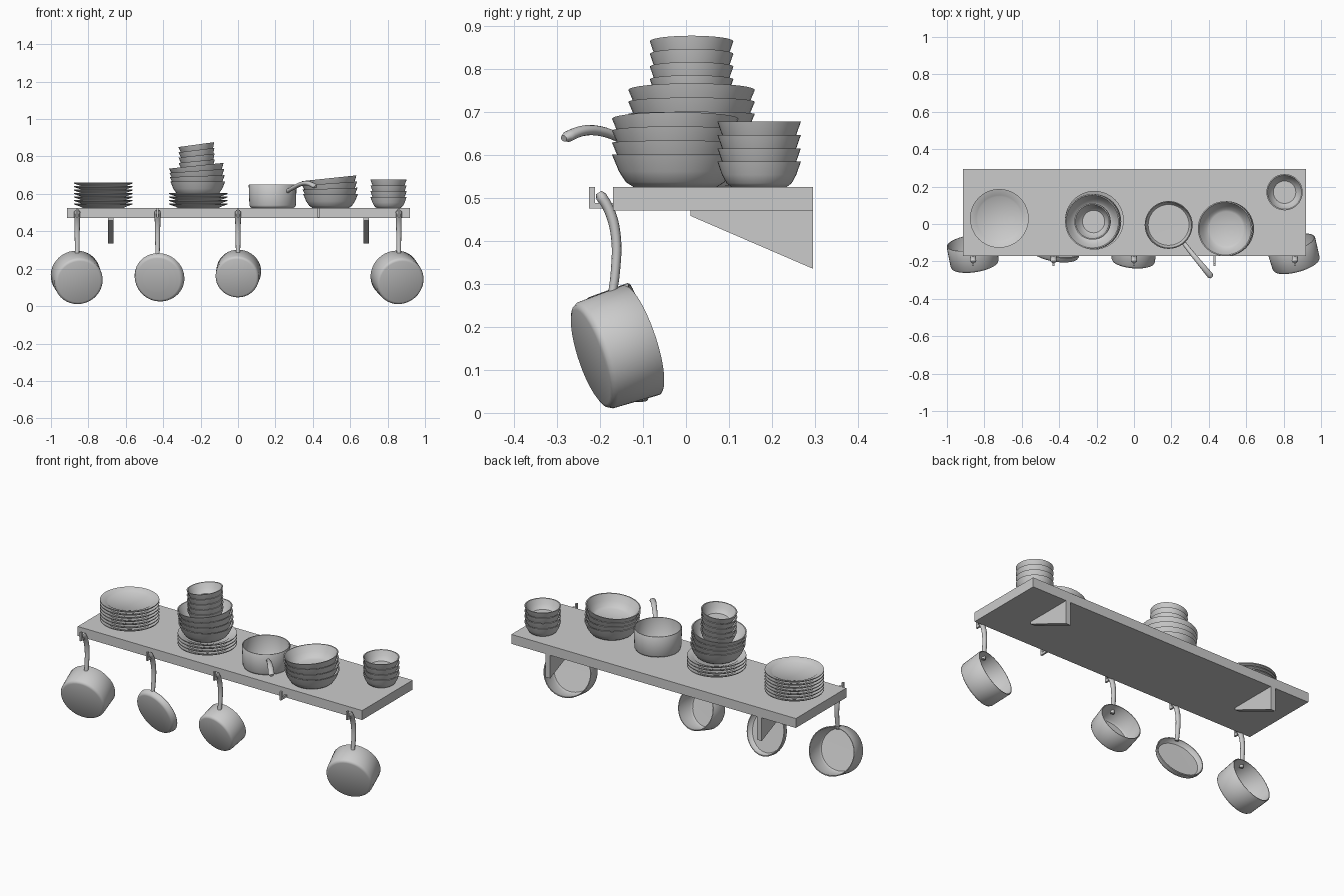
import bpy, bmesh, math
from mathutils import Matrix, Vector

if "Cube" in bpy.data.objects:
    bpy.data.objects.remove(bpy.data.objects["Cube"])

grey = bpy.data.materials.new("plain_grey")
grey.use_nodes = True
grey.diffuse_color = (0.6, 0.6, 0.6, 1)
grey.node_tree.nodes["Principled BSDF"].inputs["Base Color"].default_value = (0.6, 0.6, 0.6, 1)


def finish(name, bm, smooth=True):
    bmesh.ops.recalc_face_normals(bm, faces=bm.faces)
    mesh = bpy.data.meshes.new(name)
    bm.to_mesh(mesh)
    bm.free()
    mesh.materials.append(grey)
    obj = bpy.data.objects.new(name, mesh)
    bpy.context.collection.objects.link(obj)
    if smooth:
        bpy.ops.object.select_all(action='DESELECT')
        obj.select_set(True)
        bpy.context.view_layer.objects.active = obj
        bpy.ops.object.shade_smooth_by_angle(angle=math.radians(40))
    return obj


def lathe(name, profile, matrix, steps=40):
    """Spin an (r, z) profile around the local z axis."""
    bm = bmesh.new()
    verts = [bm.verts.new((r, 0, z)) for r, z in profile]
    edges = [bm.edges.new(pair) for pair in zip(verts, verts[1:])]
    bmesh.ops.spin(bm, geom=verts + edges, cent=(0, 0, 0), axis=(0, 0, 1),
                   angle=math.tau, steps=steps)
    bmesh.ops.remove_doubles(bm, verts=bm.verts, dist=0.0002)
    bm.transform(matrix)
    return finish(name, bm)


def box(name, low, high):
    low, high = Vector(low), Vector(high)
    bm = bmesh.new()
    bmesh.ops.create_cube(bm, size=1)
    bmesh.ops.transform(bm, verts=bm.verts,
                        matrix=Matrix.Translation((low + high) / 2) @ Matrix.Diagonal((high - low).to_4d()))
    return finish(name, bm, False)


def handle(name, points, side):
    """Sweep a flattened oval, widening to its tip, along a smooth path."""
    curve = bpy.data.curves.new(name, 'CURVE')
    curve.dimensions = '3D'
    spline = curve.splines.new('BEZIER')
    spline.bezier_points.add(len(points) - 1)
    for p, co in zip(spline.bezier_points, points):
        p.co = co
        p.handle_left_type = p.handle_right_type = 'AUTO'
    spline.resolution_u = 5
    temp = bpy.data.objects.new(name, curve)
    bpy.context.collection.objects.link(temp)
    mesh = temp.to_mesh()
    path = [v.co.copy() for v in mesh.vertices]
    temp.to_mesh_clear()
    bpy.data.objects.remove(temp)

    bm = bmesh.new()
    rings, n = [], len(path)
    for i, co in enumerate(path):
        along = (path[min(i + 1, n - 1)] - path[max(i - 1, 0)]).normalized()
        normal = along.cross(side).normalized()
        t = i / (n - 1)
        wide = (0.011 + 0.006 * t) * (0.6 if i == n - 1 else 1)
        thick = (0.010 + 0.003 * t) * (0.6 if i == n - 1 else 1)
        rings.append([bm.verts.new(co + side * wide * math.cos(a) + normal * thick * math.sin(a))
                      for a in (math.tau * k / 12 for k in range(12))])
    for a, b in zip(rings, rings[1:]):
        for k in range(12):
            bm.faces.new((a[k], a[k - 1], b[k - 1], b[k]))
    bm.faces.new(rings[0])
    bm.faces.new(rings[-1])
    finish(name, bm)


def pot_profile(r, h):
    w = 0.006
    return [(0, 0), (r * 0.86, 0), (r * 0.93, 0.004), (r * 0.97, 0.014), (r, h - 0.003), (r - 0.002, h),
            (r - w, h), (r * 0.97 - w, 0.02), (r * 0.9 - w, 0.009), (0, 0.008)]


def bowl_profile(r, h):
    w = 0.006
    return [(0, 0), (r * 0.66, 0), (r * 0.78, h * 0.15), (r * 0.89, h * 0.48), (r, h), (r - w, h),
            (r * 0.88 - w, h * 0.52), (r * 0.75 - w, h * 0.23), (r * 0.62, h * 0.12), (0, h * 0.12)]


def plate_profile(r, h):
    return [(0, 0), (r * 0.7, 0), (r * 0.78, h * 0.3), (r, h * 0.8), (r, h),
            (r * 0.79, h * 0.6), (r * 0.74, h * 0.35), (0, h * 0.3)]


def stack(name, profile, count, base, pitch, tilt=0, lean=0):
    """Pile up nested dishes; tilt is the first angle, lean is added per dish."""
    for i in range(count):
        turn = Matrix.Rotation(-math.radians(tilt + lean * i), 4, 'Y')
        place = Matrix.Translation(Vector(base) + Vector((0, 0, pitch * i)))
        lathe(f"{name}_{i + 1}", profile, place @ turn)


# Shelf board
box("shelf_board", (-0.915, -0.17, 0.47), (0.92, 0.295, 0.525))

# Triangular wall brackets
for name, x in (("right_bracket", -0.68), ("left_bracket", 0.685)):
    bm = bmesh.new()
    outline = [(0.01, 0.47), (0.01, 0.458), (0.295, 0.335), (0.295, 0.47)]
    face = bm.faces.new([bm.verts.new((x - 0.015, y, z)) for y, z in outline])
    ext = bmesh.ops.extrude_face_region(bm, geom=[face])["geom"]
    bmesh.ops.translate(bm, vec=(0.03, 0, 0), verts=[g for g in ext if isinstance(g, bmesh.types.BMVert)])
    finish(name, bm, False)

# Hooks along the front edge
for i in range(5):
    x = -0.86 + 0.43 * i
    box(f"hook_arm_{i + 1}", (x - 0.005, -0.225, 0.475), (x + 0.005, -0.168, 0.488))
    box(f"hook_tip_{i + 1}", (x - 0.005, -0.225, 0.475), (x + 0.005, -0.211, 0.525))

# Hanging pots and pan: hook x, base centre, radius, depth, yaw
hanging = [("right_pot", -0.86, (-0.85, -0.222, 0.13), 0.134, 0.13, 9),
           ("flat_pan", -0.43, (-0.425, -0.165, 0.145), 0.135, 0.035, -10),
           ("middle_pot", 0, (-0.005, -0.205, 0.153), 0.12, 0.115, -5),
           ("left_pot", 0.86, (0.87, -0.222, 0.13), 0.134, 0.13, 15)]
for name, x, base, r, depth, yaw in hanging:
    turn = Matrix.Rotation(math.radians(yaw), 4, 'Z') @ Matrix.Rotation(math.radians(-72), 4, 'X')
    lathe(name, pot_profile(r, depth), Matrix.Translation(base) @ turn)
    handle(name + "_handle", [(x, -0.172, 0.27), (x, -0.164, 0.33), (x, -0.163, 0.41),
                              (x, -0.178, 0.47), (x, -0.203, 0.512)], Vector((1, 0, 0)))

# Pot standing on the shelf, handle reaching over the front edge
lathe("shelf_pot", pot_profile(0.128, 0.125), Matrix.Translation((0.185, -0.005, 0.525)))
handle("shelf_pot_handle", [(0.265, -0.1, 0.615), (0.3, -0.145, 0.635), (0.345, -0.2, 0.655),
                            (0.38, -0.242, 0.655), (0.415, -0.284, 0.638)],
       Vector((0.775, 0.632, 0)))

# Plates and bowls
stack("plate", plate_profile(0.157, 0.024), 7, (-0.72, 0.03, 0.525), 0.0185)
stack("small_plate", plate_profile(0.157, 0.024), 4, (-0.212, 0.02, 0.525), 0.0185)
stack("middle_bowl", bowl_profile(0.147, 0.075), 4, (-0.215, 0.013, 0.592), 0.028, 0, 2)
stack("top_bowl", bowl_profile(0.097, 0.06), 5, (-0.215, 0.013, 0.686), 0.0295, 5, 0.7)
stack("wide_bowl", bowl_profile(0.147, 0.075), 4, (0.495, -0.025, 0.525), 0.028, 0, 2)
stack("small_bowl", bowl_profile(0.097, 0.059), 4, (0.805, 0.17, 0.525), 0.031)
